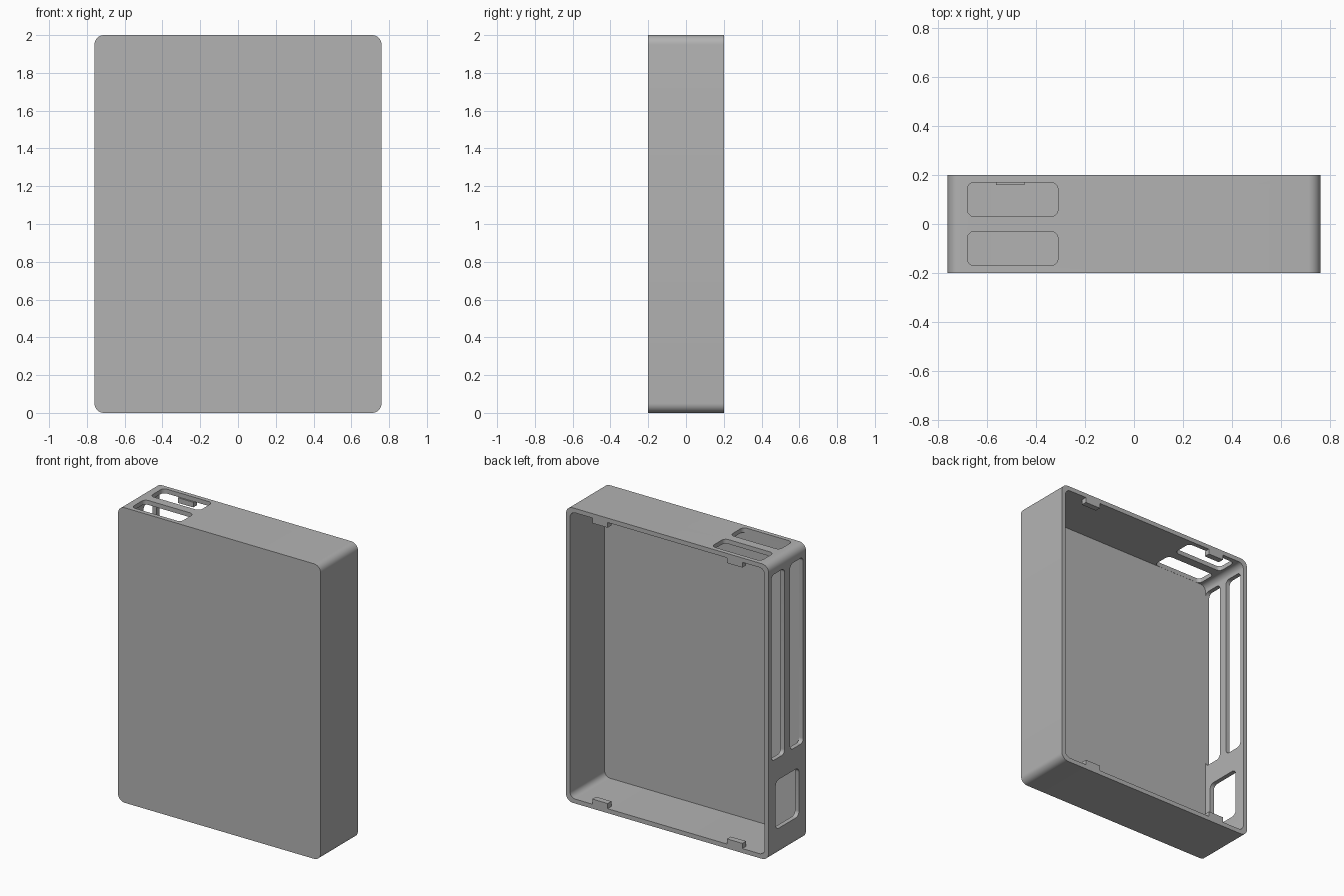
import bpy
import bmesh
from math import cos, sin, pi

cube = bpy.data.objects.get("Cube")
if cube:
    bpy.data.objects.remove(cube, do_unlink=True)

grey = bpy.data.materials.new("mid grey plastic")
grey.use_nodes = True
colour = (0.45, 0.45, 0.45, 1)
grey.diffuse_color = colour
grey.node_tree.nodes["Principled BSDF"].inputs["Base Color"].default_value = colour

# Sizes of the tray
W, D, H = 1.52, 0.40, 2.0
WALL = 0.03
FLOOR_Y = -0.171


def rounded_prism(name, axis, u, v, w, radius, steps=8):
    """Rounded rectangle spanning u and v, extruded over w along the axis."""
    place = {"X": lambda a, b, c: (c, a, b),
             "Y": lambda a, b, c: (a, c, b),
             "Z": lambda a, b, c: (a, b, c)}[axis]
    centres = [(u[1] - radius, v[1] - radius), (u[0] + radius, v[1] - radius),
               (u[0] + radius, v[0] + radius), (u[1] - radius, v[0] + radius)]
    bm = bmesh.new()
    ring = []
    for corner, (cu, cv) in enumerate(centres):
        for i in range(steps + 1):
            t = (corner + i / steps) * pi / 2
            ring.append(bm.verts.new(place(cu + radius * cos(t), cv + radius * sin(t), w[0])))
    face = bm.faces.new(ring)
    start = place(0, 0, w[0])
    end = place(0, 0, w[1])
    moved = bmesh.ops.extrude_face_region(bm, geom=[face])["geom"]
    bmesh.ops.translate(bm, verts=[g for g in moved if isinstance(g, bmesh.types.BMVert)],
                        vec=[e - s for s, e in zip(start, end)])
    bmesh.ops.recalc_face_normals(bm, faces=bm.faces)
    mesh = bpy.data.meshes.new(name)
    bm.to_mesh(mesh)
    bm.free()
    mesh.materials.append(grey)
    obj = bpy.data.objects.new(name, mesh)
    bpy.context.collection.objects.link(obj)
    return obj


def cut(target, cutter):
    mod = target.modifiers.new("cut", "BOOLEAN")
    mod.operation = "DIFFERENCE"
    mod.solver = "EXACT"
    mod.object = cutter
    bpy.context.view_layer.objects.active = target
    bpy.ops.object.modifier_apply(modifier=mod.name)
    bpy.data.objects.remove(cutter, do_unlink=True)


# Tray body, hollowed from the open back
body = rounded_prism("tray_body", "Y", (-W / 2, W / 2), (0, H), (-D / 2, D / 2), 0.05)
cut(body, rounded_prism("cavity", "Y", (-W / 2 + WALL, W / 2 - WALL), (WALL, H - WALL),
                        (FLOOR_Y, D), 0.04))

# Paired slots through the top and the right wall
for y in ((-0.17, -0.03), (0.03, 0.17)):
    cut(body, rounded_prism("top_slot", "Z", (-0.68, -0.31), y, (H - 0.1, H + 0.1), 0.03))
    cut(body, rounded_prism("side_slot", "X", y, (0.66, 1.92), (-W / 2 - 0.1, -W / 2 + 0.07), 0.03))

# Square port low in the right wall
cut(body, rounded_prism("side_port", "X", (-0.125, 0.125), (0.18, 0.51),
                        (-W / 2 - 0.1, -W / 2 + 0.07), 0.035))

bpy.ops.object.select_all(action="DESELECT")
body.select_set(True)
bpy.context.view_layer.objects.active = body
bpy.ops.object.shade_smooth_by_angle(angle=0.5)

# Snap tabs on the top and bottom inner edges, flush with the rim
TAB_W, TAB_H, TAB_D = 0.115, 0.035, 0.04
for level, z in (("bottom", WALL + TAB_H / 2), ("top", H - WALL - TAB_H / 2)):
    for side, x in (("left", 0.505), ("right", -0.505)):
        bpy.ops.mesh.primitive_cube_add(size=1, location=(x, D / 2 - TAB_D / 2, z))
        tab = bpy.context.object
        tab.name = f"{level}_{side}_snap_tab"
        tab.scale = (TAB_W, TAB_D, TAB_H)
        tab.data.materials.append(grey)
